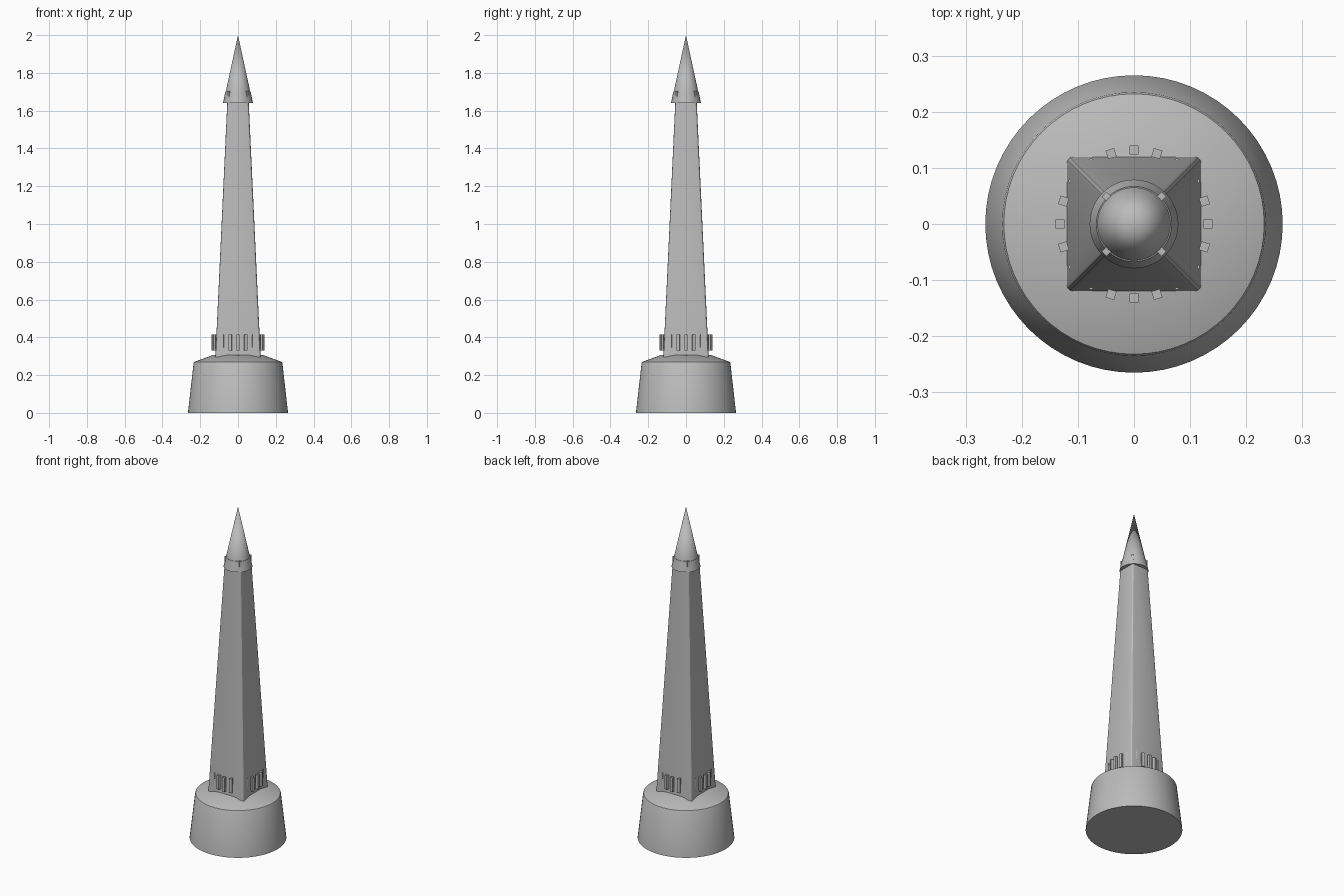
import bpy, bmesh
from math import sin, cos, tau

cube = bpy.data.objects.get("Cube")
if cube:
    bpy.data.objects.remove(cube, do_unlink=True)

stone = bpy.data.materials.new("grey stone")
stone.use_nodes = True
GREY = (0.5, 0.5, 0.5, 1)
stone.diffuse_color = GREY
stone.node_tree.nodes["Principled BSDF"].inputs["Base Color"].default_value = GREY


def finish(name, bm, smooth=True):
    """Turn a bmesh into a named, shaded object."""
    bmesh.ops.recalc_face_normals(bm, faces=bm.faces)
    mesh = bpy.data.meshes.new(name)
    bm.to_mesh(mesh)
    bm.free()
    mesh.materials.append(stone)
    obj = bpy.data.objects.new(name, mesh)
    bpy.context.collection.objects.link(obj)
    if smooth:
        bpy.ops.object.select_all(action="DESELECT")
        bpy.context.view_layer.objects.active = obj
        obj.select_set(True)
        bpy.ops.object.shade_smooth_by_angle(angle=0.5)
    return obj


def turned(name, profile, sides=64):
    """Closed solid of revolution from (radius, height) points."""
    bm = bmesh.new()
    rings = []
    for r, z in profile:
        if r == 0:
            rings.append([bm.verts.new((0, 0, z))] * sides)
        else:
            rings.append([bm.verts.new((r * cos(tau * i / sides), r * sin(tau * i / sides), z))
                          for i in range(sides)])
    for low, high in zip(rings, rings[1:]):
        for i in range(sides):
            j = (i + 1) % sides
            corners = list(dict.fromkeys((low[i], low[j], high[j], high[i])))
            bm.faces.new(corners)
    for ring, (r, z) in ((rings[0], profile[0]), (rings[-1], profile[-1])):
        if r > 0:
            bm.faces.new(ring)
    return finish(name, bm)


def radial_blocks(name, count, radius, width, z0, z1, start=0.0):
    """Ring of upright blocks, each turned to face outwards."""
    bm = bmesh.new()
    for k in range(count):
        a = start + tau * k / count
        rings = []
        for z in (z0, z1):
            ring = []
            for u, v in ((-1, -1), (1, -1), (1, 1), (-1, 1)):
                x, y = radius + u * width / 2, v * width / 2
                ring.append(bm.verts.new((x * cos(a) - y * sin(a), x * sin(a) + y * cos(a), z)))
            rings.append(ring)
            bm.faces.new(ring)
        for i in range(4):
            j = (i + 1) % 4
            bm.faces.new((rings[0][i], rings[0][j], rings[1][j], rings[1][i]))
    return finish(name, bm, smooth=False)


# Round plinth with a sloping shoulder
turned("plinth", [(0.265, 0), (0.235, 0.265), (0.232, 0.27), (0.13, 0.307)])

# Tapered square shaft with softened corners
bm = bmesh.new()
bmesh.ops.create_cube(bm, size=2)
for v in bm.verts:
    half, z = (0.056, 1.66) if v.co.z > 0 else (0.121, 0.27)
    v.co = (v.co.x * half, v.co.y * half, z)
corners = [e for e in bm.edges if abs(e.verts[0].co.z - e.verts[1].co.z) > 1]
bmesh.ops.bevel(bm, geom=corners, offset=0.012, segments=3, profile=0.5, affect="EDGES")
finish("shaft", bm)

# Ring of blocks around the foot of the shaft
radial_blocks("foot_blocks", 20, 0.132, 0.016, 0.33, 0.415)

# Pointed cap: flared collar with a small ledge, then the spire
turned("collar", [(0.079, 1.64), (0.067, 1.70), (0.063, 1.70)])
turned("spire", [(0.065, 1.70), (0, 2.0)])
radial_blocks("collar_blocks", 4, 0.069, 0.012, 1.67, 1.703, start=tau / 8)
